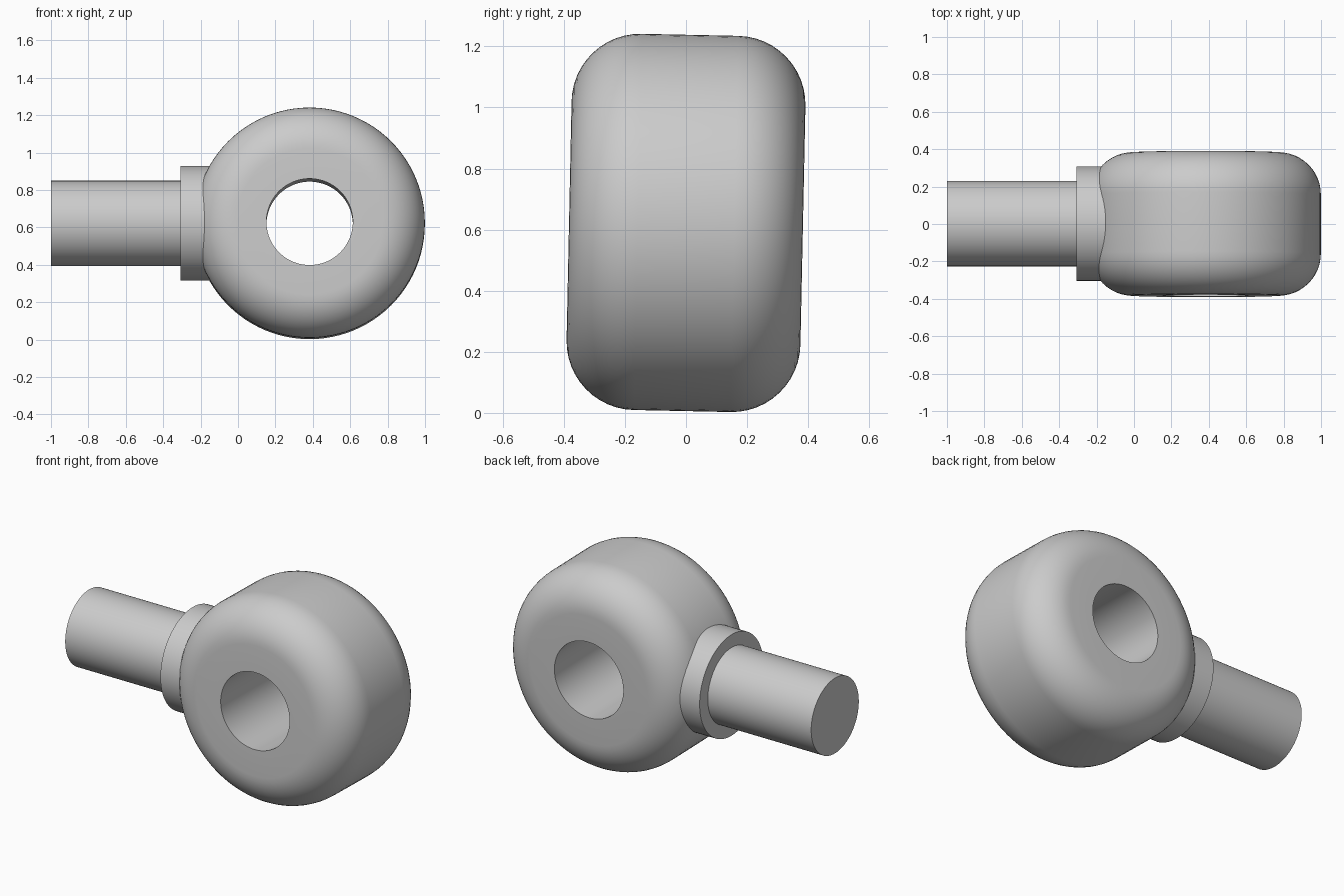
import bpy, bmesh, math
from mathutils import Matrix

if "Cube" in bpy.data.objects:
    bpy.data.objects.remove(bpy.data.objects["Cube"])

grey = bpy.data.materials.new("steel grey")
grey.diffuse_color = (0.6, 0.6, 0.6, 1)
grey.use_nodes = True
grey.node_tree.nodes["Principled BSDF"].inputs["Base Color"].default_value = grey.diffuse_color

CENTRE_X, CENTRE_Z = 0.383, 0.622


def lathe(name, profile, matrix, closed=False, steps=96):
    """Spin (radius, height) points around local z, then place the result."""
    bm = bmesh.new()
    verts = [bm.verts.new((r, 0, h)) for r, h in profile]
    pairs = list(zip(verts, verts[1:]))
    if closed:
        pairs.append((verts[-1], verts[0]))
    edges = [bm.edges.new(p) for p in pairs]
    bmesh.ops.spin(bm, geom=verts + edges, axis=(0, 0, 1), cent=(0, 0, 0),
                   angle=math.tau, steps=steps, use_merge=False)
    bmesh.ops.remove_doubles(bm, verts=bm.verts, dist=1e-5)
    bmesh.ops.recalc_face_normals(bm, faces=bm.faces)
    mesh = bpy.data.meshes.new(name)
    bm.to_mesh(mesh)
    bm.free()
    obj = bpy.data.objects.new(name, mesh)
    bpy.context.collection.objects.link(obj)
    mesh.materials.append(grey)
    obj.matrix_world = matrix
    bpy.ops.object.select_all(action='DESELECT')
    obj.select_set(True)
    bpy.context.view_layer.objects.active = obj
    bpy.ops.object.shade_smooth_by_angle(angle=math.radians(30))
    return obj


# Eye ring: rounded outer corners, sharp-edged bore, leaning slightly back
R, HALF, CORNER, BORE = 0.616, 0.383, 0.225, 0.231
arc = [(R - CORNER + CORNER * math.cos(a), HALF - CORNER + CORNER * math.sin(a))
       for a in (math.radians(90 * i / 12) for i in range(13))]
ring = [(r, -h) for r, h in reversed(arc)] + arc + [(BORE, HALF), (BORE, -HALF)]
lean = Matrix.Rotation(math.radians(-1.2), 4, 'X') @ Matrix.Rotation(math.pi / 2, 4, 'X')
lathe("eye_ring", ring, Matrix.Translation((CENTRE_X, 0, CENTRE_Z)) @ lean, closed=True)

# Collar and shank run along x into the ring
along_x = Matrix.Rotation(math.pi / 2, 4, 'Y')
for name, radius, x0, x1 in (("collar", 0.306, -0.307, 0.0),
                             ("shank", 0.228, -1.0, -0.29)):
    profile = [(0, 0), (radius, 0), (radius, x1 - x0), (0, x1 - x0)]
    lathe(name, profile, Matrix.Translation((x0, 0.002, CENTRE_Z)) @ along_x)
